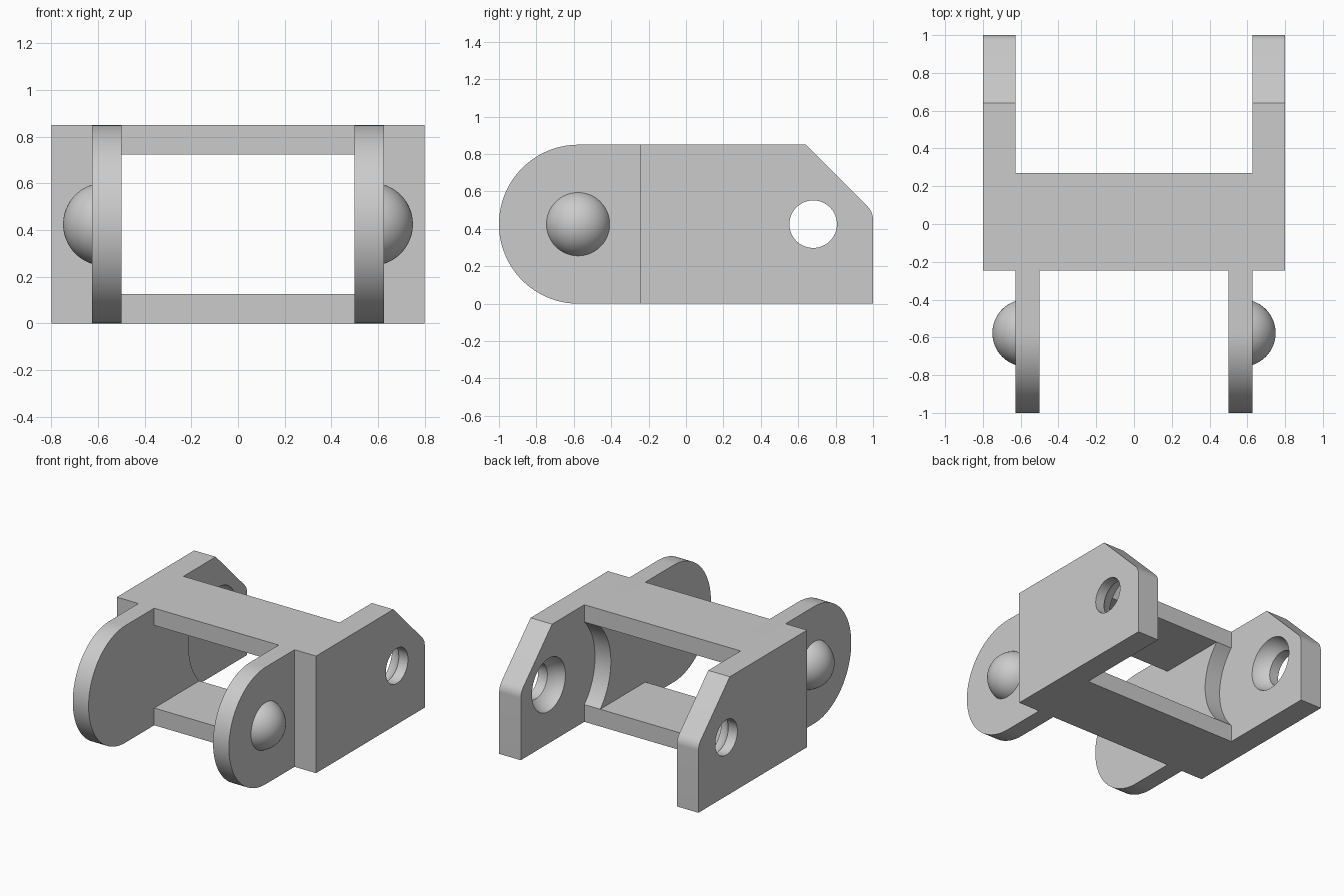
import bpy, bmesh
from math import sin, cos, tan, asin, pi, radians
from mathutils import Matrix

cube = bpy.data.objects.get("Cube")
if cube:
    bpy.data.objects.remove(cube, do_unlink=True)

# Main dimensions
H = 0.85            # overall height
MID = H / 2
BAR = 0.125         # crossbar thickness
FRONT, BACK = -0.247, 0.27
X_IN, X_STEP, X_OUT = 0.5, 0.627, 0.8
PIN_Y, HOLE_Y = -0.577, 0.68

grey = bpy.data.materials.new("light_grey")
grey.use_nodes = True
grey.diffuse_color = (0.6, 0.6, 0.6, 1)
grey.node_tree.nodes["Principled BSDF"].inputs["Base Color"].default_value = (0.6, 0.6, 0.6, 1)


def finish(name, bm):
    bmesh.ops.recalc_face_normals(bm, faces=bm.faces)
    mesh = bpy.data.meshes.new(name)
    bm.to_mesh(mesh)
    bm.free()
    mesh.materials.append(grey)
    ob = bpy.data.objects.new(name, mesh)
    bpy.context.collection.objects.link(ob)
    return ob


def extrude_profile(name, points, x0, x1):
    """Extrude a (y, z) outline along x."""
    bm = bmesh.new()
    face = bm.faces.new([bm.verts.new((x0, y, z)) for y, z in points])
    out = bmesh.ops.extrude_face_region(bm, geom=[face])
    verts = [v for v in out["geom"] if isinstance(v, bmesh.types.BMVert)]
    bmesh.ops.translate(bm, verts=verts, vec=(x1 - x0, 0, 0))
    return finish(name, bm)


def arc(cy, cz, r, a0, a1, n):
    return [(cy + r * cos(a0 + (a1 - a0) * i / n),
             cz + r * sin(a0 + (a1 - a0) * i / n)) for i in range(n + 1)]


def ball(name, x, y, r):
    bm = bmesh.new()
    bmesh.ops.create_uvsphere(bm, u_segments=64, v_segments=32, radius=r)
    place = Matrix.Translation((x, y, MID)) @ Matrix.Rotation(pi / 2, 4, "Y")
    bmesh.ops.transform(bm, matrix=place, verts=bm.verts)
    return bm


def activate(ob):
    bpy.ops.object.select_all(action="DESELECT")
    ob.select_set(True)
    bpy.context.view_layer.objects.active = ob


def apply_modifier(ob, kind, **settings):
    mod = ob.modifiers.new(kind.title(), kind)
    for key, value in settings.items():
        setattr(mod, key, value)
    activate(ob)
    bpy.ops.object.modifier_apply(modifier=mod.name)


def cut(ob, cutter):
    cutter.hide_render = True
    apply_modifier(ob, "BOOLEAN", operation="DIFFERENCE", object=cutter, solver="EXACT")
    bpy.data.objects.remove(cutter, do_unlink=True)


# Crossbars joining the two sides
bars = []
for name, z in (("lower_crossbar", 0), ("upper_crossbar", H - BAR)):
    outline = [(FRONT, z), (BACK, z), (BACK, z + BAR), (FRONT, z + BAR)]
    bars.append(extrude_profile(name, outline, -X_IN, X_IN))

# Inner plates: round nose at the front, hollow clearance arc at the back
nose = arc(-1 + MID, MID, MID, pi / 2, 3 * pi / 2, 64)
R = 0.43
spread = asin((MID - BAR) / R)
hollow = arc(BACK + R * cos(spread), MID, R, pi + spread, pi - spread, 24)
inner = extrude_profile("inner_plates", nose + [(BACK, 0)] + hollow + [(BACK, H)],
                        X_IN, X_STEP)

# Outer plates: sloped, slightly rounded back corner
slope_y, fillet = 0.64, 0.097
corner_z = H - (1 - slope_y)
rounding = arc(1 - fillet, corner_z - fillet * tan(pi / 8), fillet, 0, pi / 4, 10)
outer = extrude_profile("outer_plates",
                        [(FRONT, 0), (1, 0)] + rounding + [(slope_y, H), (FRONT, H)],
                        X_STEP, X_OUT)

# Through hole with a round socket on the inside
bm = bmesh.new()
bmesh.ops.create_cone(bm, cap_ends=True, segments=64, radius1=0.127, radius2=0.127, depth=0.5)
bmesh.ops.transform(bm, verts=bm.verts, matrix=Matrix.Translation((X_OUT, HOLE_Y, MID))
                    @ Matrix.Rotation(pi / 2, 4, "Y"))
cut(outer, finish("hole_cutter", bm))
cut(outer, finish("socket_cutter", ball("socket", 0.572, HOLE_Y, 0.2)))

# Domed pins on the outside of the inner plates
bm = ball("pin", 0.572, PIN_Y, 0.178)
bmesh.ops.bisect_plane(bm, geom=bm.verts[:] + bm.edges[:] + bm.faces[:],
                       plane_co=(X_STEP - 0.003, 0, 0), plane_no=(1, 0, 0), clear_inner=True)
pins = finish("domed_pins", bm)

# Mirror the side parts and shade
for ob in (inner, outer, pins):
    apply_modifier(ob, "MIRROR")
for ob in (inner, outer, pins, *bars):
    activate(ob)
    bpy.ops.object.shade_smooth_by_angle(angle=radians(25))
